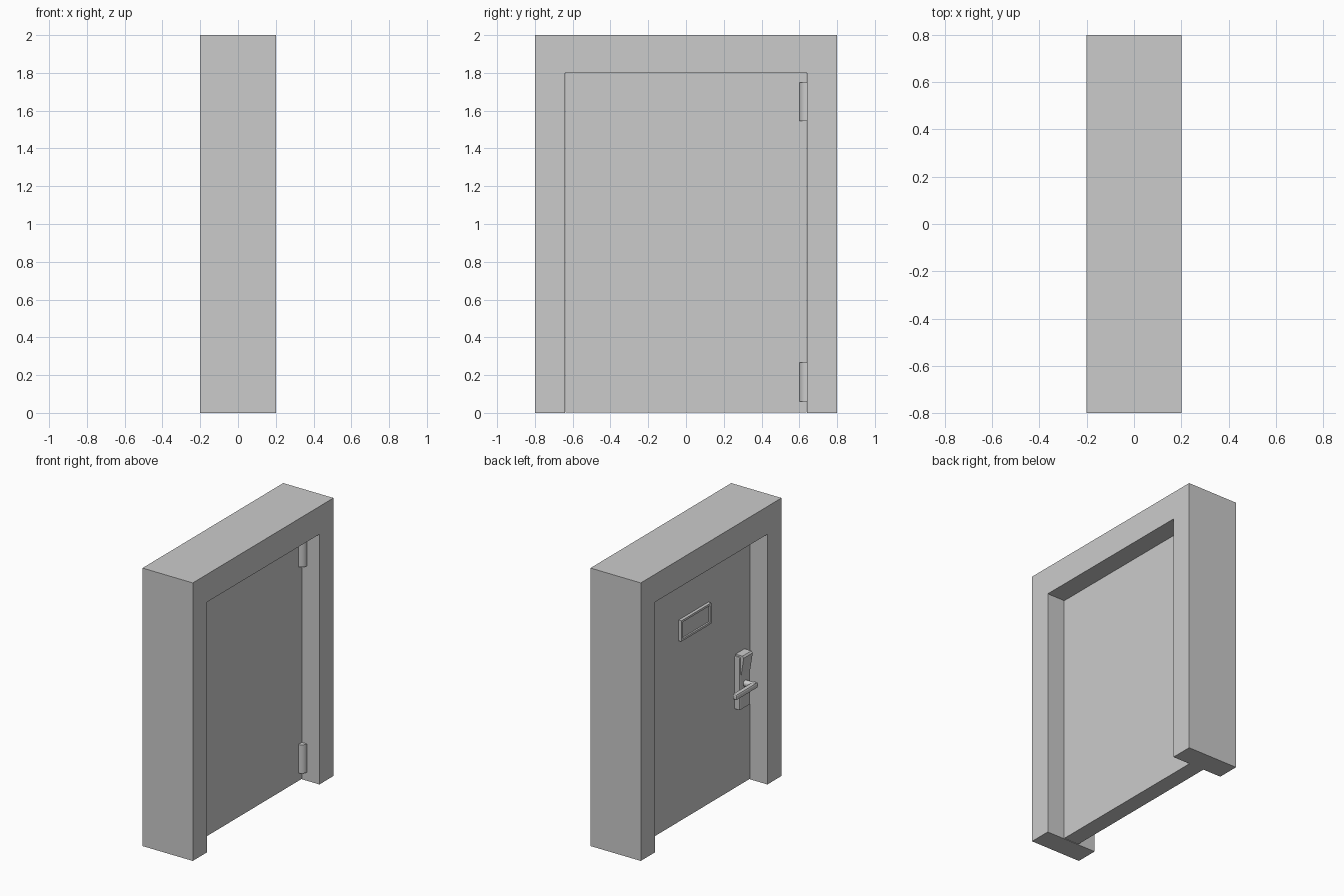
import bpy, bmesh, math

if "Cube" in bpy.data.objects:
    bpy.data.objects.remove(bpy.data.objects["Cube"])

def prism(name, pts, to3d, vec, bevel=0.0):
    """Extrude a closed 2D profile along vec."""
    bm = bmesh.new()
    face = bm.faces.new([bm.verts.new(to3d(a, b)) for a, b in pts])
    res = bmesh.ops.extrude_face_region(bm, geom=[face])
    verts = [g for g in res["geom"] if isinstance(g, bmesh.types.BMVert)]
    bmesh.ops.translate(bm, verts=verts, vec=vec)
    bmesh.ops.recalc_face_normals(bm, faces=bm.faces)
    me = bpy.data.meshes.new(name)
    bm.to_mesh(me)
    bm.free()
    ob = bpy.data.objects.new(name, me)
    bpy.context.collection.objects.link(ob)
    if bevel:
        mod = ob.modifiers.new("bevel", 'BEVEL')
        mod.width, mod.segments = bevel, 2
    return ob

def box(name, x, y, z, bevel=0.0):
    pts = [(y[0], z[0]), (y[1], z[0]), (y[1], z[1]), (y[0], z[1])]
    return prism(name, pts, lambda a, b: (x[0], a, b), (x[1] - x[0], 0, 0), bevel)

def cylinder(name, r, depth, loc, rot=(0, 0, 0)):
    bpy.ops.mesh.primitive_cylinder_add(vertices=32, radius=r, depth=depth, location=loc, rotation=rot)
    ob = bpy.context.object
    ob.name = name
    bpy.ops.object.shade_smooth_by_angle()
    return ob

# Door frame: an upside-down U running through the wall depth
prism("door_frame",
      [(-0.8, 0), (-0.64, 0), (-0.64, 1.8), (0.64, 1.8), (0.64, 0), (0.8, 0), (0.8, 2), (-0.8, 2)],
      lambda a, b: (-0.2, a, b), (0.4, 0, 0))

# Door leaf
box("door_leaf", (-0.06, 0.06), (-0.639, 0.639), (0.003, 1.799))

# Hinges on the +x side
for label, z in (("lower", 0.163), ("upper", 1.647)):
    cylinder(f"{label}_hinge", 0.04, 0.205, (0.06, 0.64, z))

# Sign plate with raised rim on the -x side
box("sign_panel", (-0.07, -0.05), (-0.165, 0.165), (1.31, 1.45))
for s in (-1, 1):
    box("sign_rim_side", (-0.082, -0.05), sorted((s * 0.153, s * 0.17)), (1.305, 1.455))
for z in (1.305, 1.44):
    box("sign_rim_bar", (-0.082, -0.05), (-0.153, 0.153), (z, z + 0.015))

# Lock: back plate and a wedge-shaped key cover
box("lock_plate", (-0.1, -0.05), (-0.59, -0.468), (0.57, 0.95), 0.006)
prism("key_cover", [(-0.06, 0.825), (-0.105, 0.825), (-0.125, 0.95), (-0.115, 0.962), (-0.06, 0.962)],
      lambda a, b: (a, -0.58, b), (0, 0.102, 0))

# Lever handle on its spindle
cylinder("handle_spindle", 0.022, 0.09, (-0.135, -0.53, 0.745), (0, math.pi / 2, 0))
box("handle_lever", (-0.185, -0.15), (-0.56, -0.31), (0.723, 0.765), 0.012)
